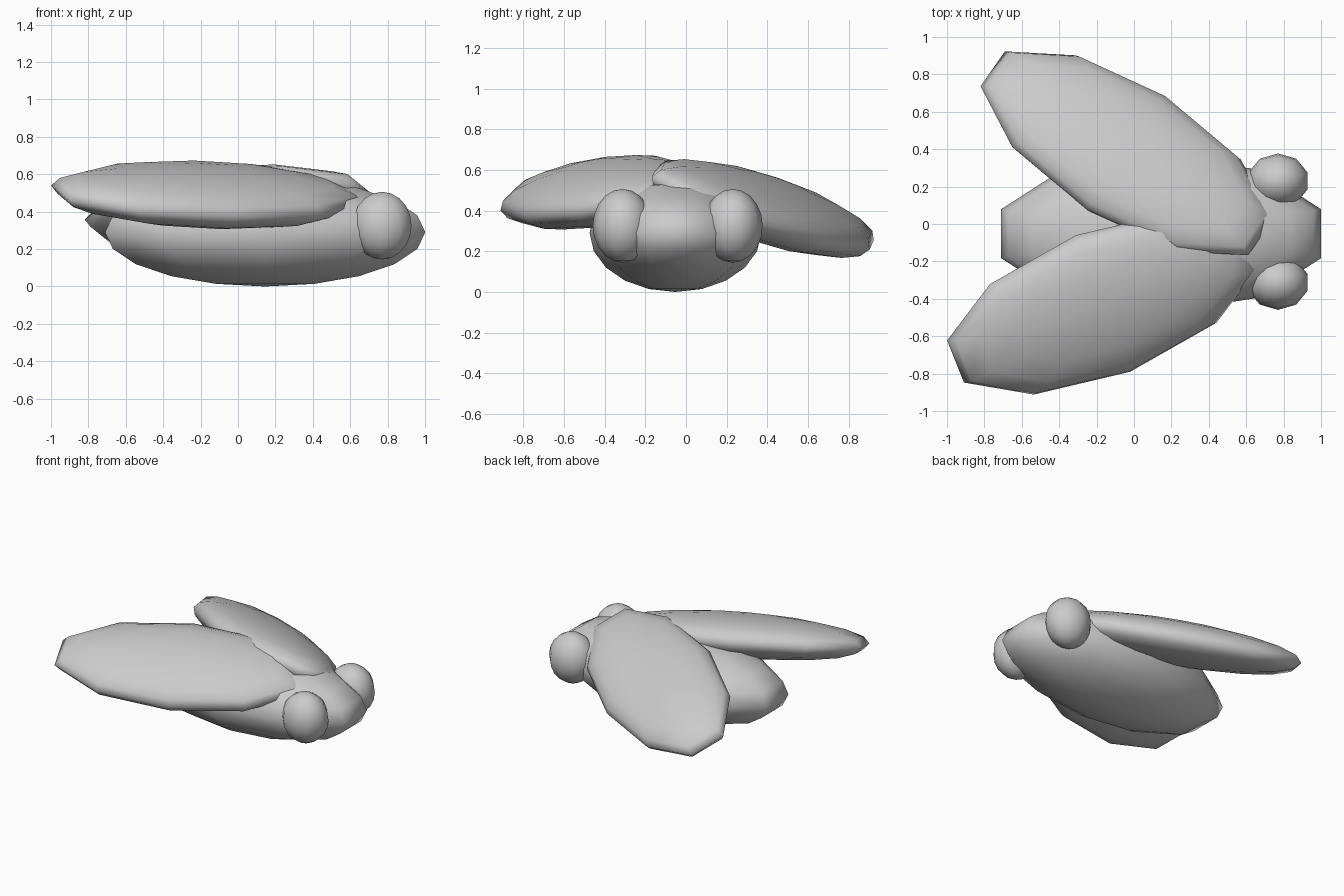
import bpy, bmesh
from mathutils import Vector, Matrix

if "Cube" in bpy.data.objects:
    bpy.data.objects.remove(bpy.data.objects["Cube"])


def ellipsoid(name, centre, a, b, thick):
    """Ten-sided smooth ellipsoid with long axis a, width axis b and a thickness."""
    a, b = Vector(a), Vector(b)
    c = a.cross(b).normalized()
    if c.z < 0:
        c.negate()
    c *= thick
    m = Matrix((a, b, c)).transposed().to_4x4()
    m.translation = Vector(centre)
    bm = bmesh.new()
    bmesh.ops.create_uvsphere(bm, u_segments=10, v_segments=10, radius=1.0)
    bmesh.ops.transform(bm, matrix=m, verts=bm.verts)
    bmesh.ops.recalc_face_normals(bm, faces=bm.faces)
    for f in bm.faces:
        f.smooth = True
    me = bpy.data.meshes.new(name)
    bm.to_mesh(me)
    bm.free()
    ob = bpy.data.objects.new(name, me)
    bpy.context.collection.objects.link(ob)
    return ob


# Body
ellipsoid("body", (0.145, -0.052, 0.29), (0.9, 0, 0), (0, 0.422, 0), 0.29)

# Eyes, one on each side of the head
for name, y in (("right_eye", -0.312), ("left_eye", 0.23)):
    ellipsoid(name, (0.77, y, 0.325), (0.166, 0, 0), (0, 0.147, 0), 0.181)

# Wings, swept back and drooping outward at slightly different angles
ellipsoid("right_wing", (-0.165, -0.425, 0.49),
          (-0.83, -0.326, 0.013), (0.145, -0.365, -0.121), 0.145)
ellipsoid("left_wing", (-0.04, 0.378, 0.41),
          (-0.752, 0.475, -0.11), (0.21, 0.302, -0.17), 0.15)
